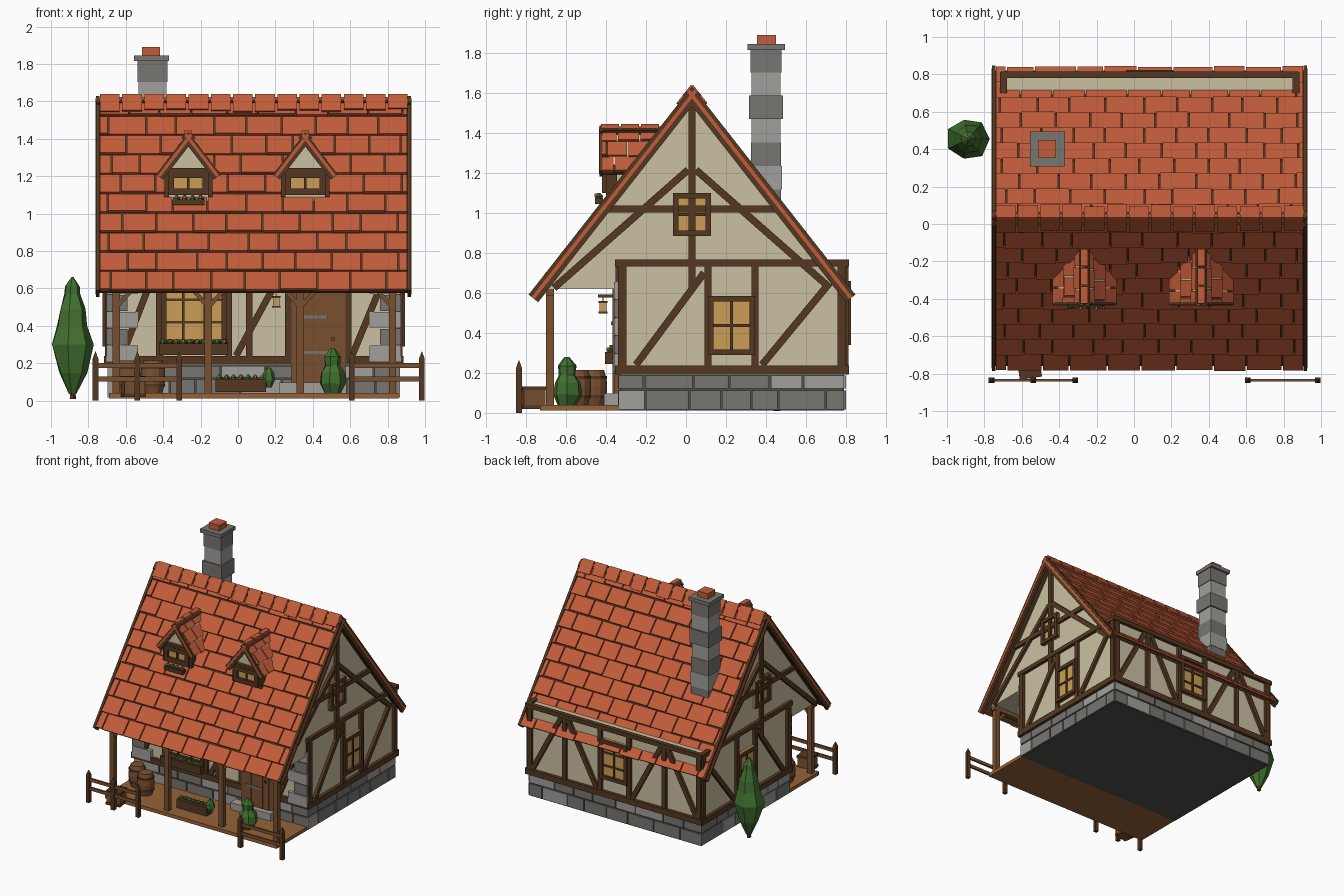
import bpy, bmesh, math, random
from mathutils import Matrix, Vector

if "Cube" in bpy.data.objects:
    bpy.data.objects.remove(bpy.data.objects["Cube"])
random.seed(4)

COLOURS = {
    'roof_red': (.54, .108, .042), 'dark_timber': (.088, .040, .015), 'brown_wood': (.19, .08, .03),
    'plank': (.30, .125, .042), 'plaster': (.60, .53, .365), 'stone': (.185, .18, .165),
    'pale_stone': (.36, .35, .33), 'mortar': (.08, .078, .07), 'window_glow': (.60, .34, .095),
    'leaf_green': (.055, .165, .03)}
MATS = {}
for n, c in COLOURS.items():
    MATS[n] = bpy.data.materials.new(n)
    MATS[n].diffuse_color = (*c, 1)
NAMES = list(COLOURS)
PARTS = {}


def add(part, verts, faces, mat, M=Matrix()):
    bm = PARTS.setdefault(part, bmesh.new())
    vs = [bm.verts.new(M @ Vector(v)) for v in verts]
    for f in faces:
        bm.faces.new([vs[i] for i in f]).material_index = NAMES.index(mat)


def prism(part, pts, x0, x1, mat, M=Matrix()):
    """Extrude a (y, z) outline along x."""
    n = len(pts)
    add(part, [(x, *p) for x in (x0, x1) for p in pts],
        [range(n), range(n, 2 * n)] + [(i, (i + 1) % n, n + (i + 1) % n, n + i) for i in range(n)], mat, M)


def box(part, x0, x1, y0, y1, z0, z1, mat, M=Matrix()):
    prism(part, [(y0, z0), (y1, z0), (y1, z1), (y0, z1)], x0, x1, mat, M)


def lathe(part, x, y, rings, n, mat, jitter=0, phase=0):
    """Stack of (z, radius) rings."""
    vs = []
    for z, r in rings:
        for i in range(n):
            a = phase + 2 * math.pi * i / n
            q = r * (1 + random.uniform(-jitter, jitter))
            vs.append((x + q * math.cos(a), y + q * math.sin(a), z + random.uniform(-jitter, jitter) * r * .6))
    k = len(rings)
    faces = [(j * n + i, j * n + (i + 1) % n, j * n + n + (i + 1) % n, j * n + n + i)
             for j in range(k - 1) for i in range(n)]
    add(part, vs, faces + [range(n), range((k - 1) * n, k * n)], mat)


def frame(o, u, v, w):
    M = Matrix((u, v, w)).transposed().to_4x4()
    M.translation = o
    return M


def beam(part, W, a, b, w=.036, d=.022, mat='dark_timber'):
    """Timber on a wall frame (u, out, z) from a to b."""
    a, b = Vector(a), Vector(b)
    t = b - a
    B = W @ Matrix.Translation((a.x, 0, a.y)) @ Matrix.Rotation(-math.atan2(t.y, t.x), 4, 'Y')
    box(part, 0, t.length, -.01, d, -w / 2, w / 2, mat, B)


def window(part, W, u0, u1, v0, v1, cols, rows, f=.028):
    box(part, u0, u1, -.01, .014, v0, v1, 'window_glow', W)
    for u in (u0, u1 - f):
        box(part, u, u + f, -.01, .034, v0, v1, 'dark_timber', W)
    for v in (v0, v1 - f):
        box(part, u0, u1, -.01, .034, v, v + f, 'dark_timber', W)
    for i in range(1, cols):
        u = u0 + (u1 - u0) * i / cols
        box(part, u - .007, u + .007, 0, .024, v0, v1, 'dark_timber', W)
    for i in range(1, rows):
        v = v0 + (v1 - v0) * i / rows
        box(part, u0, u1, 0, .022, v - .007, v + .007, 'dark_timber', W)


def tiled(part, M, a0, a1, length, rows, cols, th=.016):
    """Rows of tilted tiles on a slope frame (along, down, normal)."""
    h, w = length / rows, (a1 - a0) / cols
    for r in range(rows):
        T = M @ Matrix.Translation((0, r * h, -.024)) @ Matrix.Rotation(.09, 4, 'X')
        cuts = [a0] + [a0 + w * (i + (.25 if r % 2 else .75) + random.uniform(-.13, .13)) for i in range(cols)] + [a1]
        for c0, c1 in zip(cuts, cuts[1:]):
            box(part, c0 + .004, c1 - .004, 0, h - .006 + random.uniform(-.005, .005), 0, th, 'roof_red', T)


def flowers(part, x0, x1, y0, y1, z0, z1):
    box(part, x0, x1, y0, y1, z0, z1, 'dark_timber')
    n = max(4, int((x1 - x0) / .035))
    for i in range(n):
        x, y = x0 + (x1 - x0) * (i + .5) / n, (y0 + y1) / 2
        lathe(part, x, y, [(z1 - .01, .012), (z1 + .008, .02), (z1 + .024, .006)], 5, 'leaf_green', .2)
        if i % 2:
            box(part, x - .007, x + .007, y - .022, y - .008, z1 + .008, z1 + .022, 'roof_red')


X0, X1, Y0, Y1, XC, RY = -.69, .858, -.33, .79, .083, .03
FRONT = frame((0, Y0, 0), (1, 0, 0), (0, -1, 0), (0, 0, 1))
BACK = frame((0, Y1, 0), (1, 0, 0), (0, 1, 0), (0, 0, 1))
RIGHT = frame((X1, 0, 0), (0, 1, 0), (1, 0, 0), (0, 0, 1))
LEFT = frame((X0, 0, 0), (0, 1, 0), (-1, 0, 0), (0, 0, 1))

# stone base with two courses of blocks on each wall
box('stone_base', X0, X1, Y0, Y1, .012, .19, 'mortar')
for W, a, b in ((FRONT, X0, X1), (BACK, X0, X1), (RIGHT, Y0, Y1), (LEFT, Y0, Y1)):
    for z0, z1 in ((.018, .112), (.122, .186)):
        u = a - .008
        while u < b:
            e = u + random.uniform(.13, .25)
            e = b + .008 if e > b - .07 else e
            box('stone_base', u, e - .008, -.02, .009, z0, z1,
                'pale_stone' if random.random() < .25 else 'stone', W)
            u = e

# lower walls and attic
box('lower_walls', X0, X1, Y0, Y1, .19, .75, 'plaster')
prism('attic', [(RY - .745, .62), (RY + .745, .62), (RY, 1.58)], X0, X1, 'plaster')

# timber framing: sills and plates all round
for W, a, b in ((FRONT, X0, X1), (BACK, X0, X1), (RIGHT, Y0, Y1), (LEFT, Y0, Y1)):
    beam('wall_timbers', W, (a - .022, .215), (b + .022, .215), .046, .026)
    beam('wall_timbers', W, (a - .022, .75), (b + .022, .75), .034, .026)
    for u in (a + .012, b - .012):
        beam('wall_timbers', W, (u, .2), (u, .75), .042)
for W in (RIGHT, LEFT):
    for a, b in (((.11, .2), (.11, .75)), ((.345, .2), (.345, .75)), ((-.25, .24), (.09, .70)),
                 ((.38, .24), (.71, .64)), ((RY, .62), (RY, 1.55)), ((-.40, 1.02), (.46, 1.02)),
                 ((.01, 1.215), (-.66, .625)), ((.05, 1.215), (.72, .625))):
        beam('wall_timbers', W, a, b)
    window('gable_windows', W, -.065, .125, .885, 1.10, 2, 2)
    window('side_windows', W, .11, .345, .29, .585, 2, 2)
for u in (-.42, -.05, .06, .27, .59):
    beam('wall_timbers', FRONT, (u, .2), (u, .75))
for a, b in (((-.62, .24), (-.45, .68)), ((-.01, .24), (.23, .68)), ((.61, .24), (.80, .7))):
    beam('wall_timbers', FRONT, a, b)
window('front_window', FRONT, -.41, -.06, .30, .66, 3, 3)
for s in (-1, 1):
    for u in (.13, .45):
        beam('wall_timbers', BACK, (XC + s * u, .2), (XC + s * u, .75))
    beam('wall_timbers', BACK, (XC + s * .16, .24), (XC + s * .42, .73))
    beam('wall_timbers', BACK, (XC + s * .74, .24), (XC + s * .48, .73))
window('back_window', BACK, XC - .125, XC + .125, .34, .66, 2, 3)

# corner stones on the front wall
for i in range(5):
    w, z = (.155, .10)[i % 2], .21 + i * .09
    c = ('pale_stone', 'stone')[i % 2]
    box('corner_stones', X0 - .014, X0 + w, Y0 - .03, Y0 + .03, z, z + .084, c)
    box('corner_stones', X1 - w, X1 + .014, Y0 - .03, Y0 + .03, z, z + .084, c)

# door with frame, planks, hinges and step
box('door', .285, .575, -.01, .03, .06, .66, 'brown_wood', FRONT)
for i in range(4):
    box('door', .325 + i * .053, .374 + i * .053, .0, .038, .07, .62, 'brown_wood', FRONT)
for z in (.25, .44):
    box('door', .33, .48, .0, .044, z, z + .016, 'stone', FRONT)
box('door', .50, .515, .0, .052, .32, .34, 'mortar', FRONT)
box('door_step', .22, .58, -.41, Y0, .04, .098, 'pale_stone')

# porch floor, posts, beam and braces
box('porch_floor', X0, X1, -.73, Y0, .012, .04, 'plank')
box('porch_beam', X0, X1, -.70, -.66, .585, .63, 'brown_wood')
PORCH = frame((0, -.68, 0), (1, 0, 0), (0, -1, 0), (0, 0, 1))
for i in range(4):
    x = -.65 + i * .492
    box('porch_posts', x - .02, x + .02, -.70, -.66, .03, .62, 'brown_wood')
    for s in (-1, 1):
        if X0 < x + s * .1 < X1:
            beam('porch_braces', PORCH, (x, .50), (x + s * .09, .60), .022, .012, 'brown_wood')

# main roof: underlay, tiles, verge boards and ridge caps
A, LEN = math.atan(1.275), 1.32
ca, sa = math.cos(A), math.sin(A)
for s in (-1, 1):
    M = frame((0, RY, 1.628), (1, 0, 0), (0, s * ca, -sa), (0, s * sa, ca))
    box('roof_underlay', -.745, .91, 0, LEN - .015, -.042, -.02, 'dark_timber', M)
    tiled('roof_tiles', M, -.742, .908, LEN, 10, 9)
    for x, e in ((-.75, -1), (.915, 1)):
        box('verge_boards', x - .01, x + .01, 0, LEN, -.058, .003, 'dark_timber', M)
        box('verge_boards', x + e * .01 - .003, x + e * .01 + .003, 0, LEN, -.034, -.016, 'roof_red', M)
    for i in range(14):
        x = -.738 + i * .1185
        box('ridge_caps', x, x + .105, -.006, .10 + random.uniform(-.012, .012), -.015, .012, 'roof_red', M)

# dormers with tiled roofs
DA = math.atan(1.3)
dc, ds = math.cos(DA), math.sin(DA)
TURN = frame((0, 0, 0), (0, 1, 0), (1, 0, 0), (0, 0, 1))
for cx in (-.265, .36):
    body = [(cx - .115, 1.04), (cx + .115, 1.04), (cx + .115, 1.24), (cx + .14, 1.24),
            (cx, 1.41), (cx - .14, 1.24), (cx - .115, 1.24)]
    prism('dormer_walls', body, -.385, -.1, 'plaster', TURN)
    D = frame((cx, -.385, 0), (1, 0, 0), (0, -1, 0), (0, 0, 1))
    window('dormer_windows', D, -.11, .11, 1.10, 1.225, 2, 1, .034)
    box('dormer_windows', -.125, .125, -.01, .03, 1.215, 1.245, 'dark_timber', D)
    for s in (-1, 1):
        box('dormer_windows', s * .117 - .012, s * .117 + .012, -.04, .015, 1.09, 1.24, 'dark_timber', D)
        M = frame((cx, 0, 1.437), (0, 1, 0), (s * dc, 0, -ds), (s * ds, 0, dc))
        box('dormer_roofs', -.42, -.10, 0, .28, -.038, -.02, 'dark_timber', M)
        tiled('dormer_roofs', M, -.425, -.11, .29, 3, 3)
        box('dormer_roofs', -.432, -.418, 0, .285, -.048, -.002, 'dark_timber', M)
        box('dormer_roofs', -.436, -.43, 0, .285, -.028, -.012, 'roof_red', M)
    for i in range(3):
        box('dormer_roofs', cx - .02, cx + .02, -.425 + i * .1, -.335 + i * .1, 1.42, 1.445, 'roof_red')
flowers('dormer_flowers', -.35, -.18, -.455, -.415, 1.045, 1.075)

# chimney of alternating blocks, cap and pot
for i in range(7):
    z, g = 1.82 - .117 * (i + 1), random.uniform(-.004, .004) - (.004 if i % 2 else 0)
    box('chimney', -.54 - g, -.375 + g, .32 - g, .48 + g, z, z + .117, ('stone', 'pale_stone')[i % 2])
box('chimney_cap', -.557, -.37, .308, .495, 1.815, 1.845, 'stone')
box('chimney_pot', -.512, -.418, .355, .45, 1.845, 1.89, 'roof_red')

# fences
for posts in ((-.762, -.538, -.315), (.607, .983)):
    for x in posts:
        lathe('fence_posts', x, -.835, [(0, .021), (.225, .021), (.262, .002)], 4, 'dark_timber', 0, math.pi / 4)
    for z in (.115, .187):
        box('fence_rails', posts[0] - .01, posts[-1] + .01, -.842, -.828, z - .013, z + .013, 'brown_wood')

# barrels and crate
for x, y in ((-.585, -.46), (-.455, -.54)):
    lathe('barrels', x, y, [(.04, .05), (.09, .063), (.13, .066), (.17, .063), (.215, .05)], 12, 'brown_wood')
    for z in (.075, .17):
        lathe('barrels', x, y, [(z, .0645), (z + .015, .0655)], 12, 'dark_timber')
C = Matrix.Translation((-.56, -.765, 0)) @ Matrix.Rotation(.15, 4, 'Z')
box('crate', -.055, .055, -.055, .055, .02, .13, 'brown_wood', C)
for z in (.02, .115):
    box('crate', -.06, .06, -.06, .06, z, z + .018, 'dark_timber', C)

# planters, lantern and its bracket
flowers('sill_flowers', -.42, -.055, -.405, -.345, .245, .305)
flowers('porch_planter', -.12, .15, -.62, -.55, .045, .115)
box('lantern', .197, .213, -.44, Y0, .578, .592, 'dark_timber')
box('lantern', .203, .207, -.417, -.413, .55, .58, 'dark_timber')
box('lantern', .187, .223, -.433, -.397, .505, .55, 'window_glow')
for z in (.498, .55):
    box('lantern', .182, .228, -.438, -.392, z, z + .009, 'dark_timber')

# tall tree and porch bushes
lathe('tall_tree', -.885, .455, [(.01, .018), (.08, .016)], 5, 'dark_timber')
lathe('tall_tree', -.885, .455, [(.035, .02), (.15, .075), (.30, .112), (.40, .085), (.49, .075), (.57, .045),
                                 (.61, .042), (.66, .006)], 7, 'leaf_green', .09)
lathe('porch_bush', .505, -.595, [(.04, .045), (.09, .072), (.15, .066), (.19, .04), (.235, .046), (.28, .012)],
      7, 'leaf_green', .1)
lathe('small_bush', .165, -.59, [(.07, .015), (.11, .034), (.15, .03), (.178, .008)], 6, 'leaf_green', .1)

# turn each part into an object holding only the colours it uses
for name, bm in PARTS.items():
    bmesh.ops.recalc_face_normals(bm, faces=bm.faces)
    used = sorted({f.material_index for f in bm.faces})
    for f in bm.faces:
        f.material_index = used.index(f.material_index)
    me = bpy.data.meshes.new(name)
    bm.to_mesh(me)
    bm.free()
    for i in used:
        me.materials.append(MATS[NAMES[i]])
    bpy.context.collection.objects.link(bpy.data.objects.new(name, me))

for m in bpy.data.materials:
    if m.users and not m.is_grease_pencil:
        m.use_nodes = True
        m.node_tree.nodes["Principled BSDF"].inputs["Base Color"].default_value = m.diffuse_color
